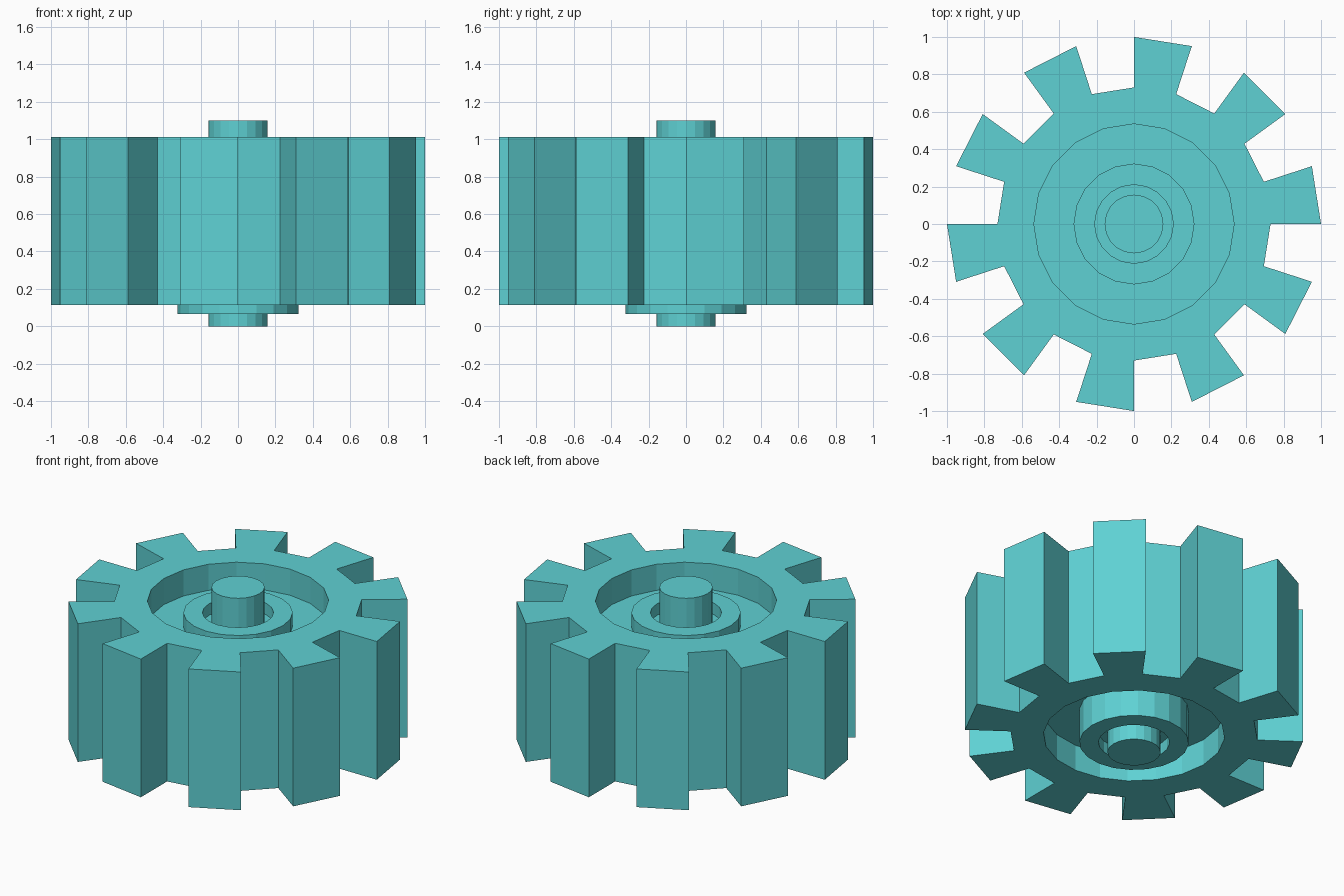
import bpy, bmesh, math

if "Cube" in bpy.data.objects:
    bpy.data.objects.remove(bpy.data.objects["Cube"])

SIDES = 20
Z0, Z1 = 0.113, 1.013        # gear body bottom and top
ROOT, TIP = 0.73, 1.0        # tooth root and tip radius
WELL, DEPTH = 0.535, 0.17    # round recess on both faces

teal = bpy.data.materials.new("teal")
teal.diffuse_color = (0.113, 0.638, 0.655, 1.0)
teal.use_nodes = True
teal.node_tree.nodes["Principled BSDF"].inputs["Base Color"].default_value = teal.diffuse_color


def point(i, r, z):
    a = 2 * math.pi * i / SIDES
    return (r * math.cos(a), r * math.sin(a), z)


def add_face(bm, pts):
    bm.faces.new([bm.verts.new(p) for p in pts])


def lathe(bm, profile, skip=None):
    """Spin (radius, z) points about z; points on the axis make triangles."""
    for i in range(SIDES):
        for k, ((r0, z0), (r1, z1)) in enumerate(zip(profile, profile[1:])):
            if skip and skip(i, k):
                continue
            pts = [point(i, r0, z0)]
            if r0 > 0:
                pts.append(point(i + 1, r0, z0))
            pts.append(point(i + 1, r1, z1))
            if r1 > 0:
                pts.append(point(i, r1, z1))
            add_face(bm, pts)


def finish(bm, name):
    bmesh.ops.remove_doubles(bm, verts=bm.verts, dist=1e-4)
    bmesh.ops.recalc_face_normals(bm, faces=bm.faces)
    mesh = bpy.data.meshes.new(name)
    bm.to_mesh(mesh)
    bm.free()
    mesh.materials.append(teal)
    obj = bpy.data.objects.new(name, mesh)
    bpy.context.collection.objects.link(obj)
    return obj


# Gear body with recessed faces; every second root wall opens into a tooth
bm = bmesh.new()
body = [(0, Z0 + DEPTH), (WELL, Z0 + DEPTH), (WELL, Z0), (ROOT, Z0),
        (ROOT, Z1), (WELL, Z1), (WELL, Z1 - DEPTH), (0, Z1 - DEPTH)]
lathe(bm, body, skip=lambda i, k: k == 3 and i % 2 == 0)
for i in range(0, SIDES, 2):
    j = i + 1
    for z in (Z0, Z1):
        add_face(bm, [point(i, ROOT, z), point(i, TIP, z),
                      point(j, TIP, z), point(j, ROOT, z)])
    for (a, ra), (b, rb) in (((i, ROOT), (i, TIP)), ((i, TIP), (j, TIP)),
                             ((j, TIP), (j, ROOT))):
        add_face(bm, [point(a, ra, Z0), point(b, rb, Z0),
                      point(b, rb, Z1), point(a, ra, Z1)])
finish(bm, "gear_body")

# Hub collar with a shallow groove around the shaft at each end
bm = bmesh.new()
lathe(bm, [(0, 0.14), (0.21, 0.14), (0.21, 0.066), (0.323, 0.066),
           (0.323, 0.935), (0.21, 0.935), (0.21, 0.86), (0, 0.86)])
finish(bm, "hub_collar")

# Central shaft
bm = bmesh.new()
lathe(bm, [(0, 0), (0.157, 0), (0.157, 1.1), (0, 1.1)])
finish(bm, "shaft")
